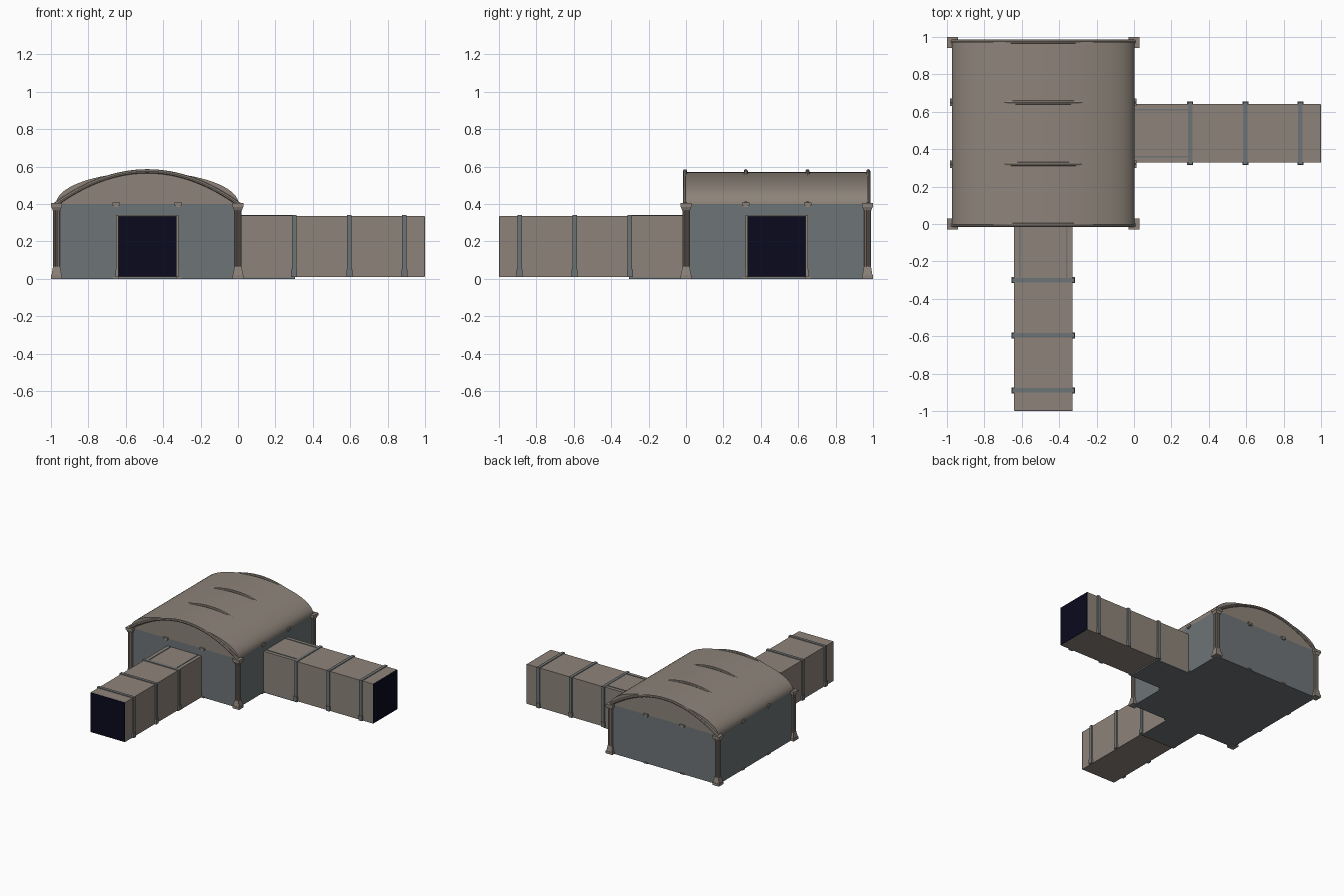
import bpy, bmesh, math
from mathutils import Matrix, Vector

if "Cube" in bpy.data.objects:
    bpy.data.objects.remove(bpy.data.objects["Cube"], do_unlink=True)


def material(name, rgb):
    m = bpy.data.materials.new(name)
    m.use_nodes = True
    m.diffuse_color = (*rgb, 1)
    m.node_tree.nodes["Principled BSDF"].inputs["Base Color"].default_value = (*rgb, 1)
    return m


BEIGE = material("warm grey stone", (0.27, 0.23, 0.195))
BLUE = material("blue grey metal", (0.155, 0.175, 0.185))
NAVY = material("dark navy", (0.003, 0.003, 0.013))

# Everything is laid out around the hall centre, then moved into place
CENTRE = Matrix.Translation((-0.485, 0.485, 0))
HALF = 0.488      # half width of the hall
WALL_H = 0.4
ARCH_H = 0.17


def finish(name, bm, mats, turn=0, smooth=False):
    bmesh.ops.recalc_face_normals(bm, faces=bm.faces)
    mesh = bpy.data.meshes.new(name)
    bm.to_mesh(mesh)
    bm.free()
    for m in mats:
        mesh.materials.append(m)
    ob = bpy.data.objects.new(name, mesh)
    bpy.context.collection.objects.link(ob)
    ob.matrix_world = CENTRE @ Matrix.Rotation(turn, 4, 'Z')
    if smooth:
        smooth_object(ob)
    return ob


def smooth_object(ob):
    bpy.ops.object.select_all(action='DESELECT')
    ob.select_set(True)
    bpy.context.view_layer.objects.active = ob
    bpy.ops.object.shade_smooth_by_angle(angle=math.radians(35))


def add_box(bm, x, y, z):
    """Box from three (low, high) ranges."""
    size = [b - a for a, b in (x, y, z)]
    mid = [(a + b) / 2 for a, b in (x, y, z)]
    m = Matrix.Translation(mid) @ Matrix.Diagonal((*size, 1))
    bmesh.ops.create_cube(bm, size=1, matrix=m)


def box(name, x, y, z, mat, turn=0):
    bm = bmesh.new()
    add_box(bm, x, y, z)
    return finish(name, bm, [mat], turn)


def add_frustum(bm, x, y, z0, z1, r0, r1, sides=4):
    """Upright tapered prism; four sides gives a square of half width r."""
    k = math.sqrt(2) if sides == 4 else 1
    m = Matrix.Translation((x, y, (z0 + z1) / 2)) @ Matrix.Rotation(math.pi / sides, 4, 'Z')
    bmesh.ops.create_cone(bm, cap_ends=True, segments=sides, radius1=r0 * k,
                          radius2=r1 * k, depth=z1 - z0, matrix=m)


# Hall walls and floor
box("hall_walls", (-HALF, HALF), (-HALF, HALF), (0, WALL_H), BLUE)

# Barrel roof with closed gables
bm = bmesh.new()
steps = 40
arc = [Vector((-HALF * math.cos(math.pi * i / steps), -HALF,
               WALL_H + ARCH_H * math.sin(math.pi * i / steps)))
       for i in range(steps + 1)]
gable = bm.faces.new([bm.verts.new(p) for p in arc])
ext = bmesh.ops.extrude_face_region(bm, geom=[gable], use_keep_orig=True)
bmesh.ops.translate(bm, vec=(0, 2 * HALF, 0),
                    verts=[v for v in ext["geom"] if isinstance(v, bmesh.types.BMVert)])
finish("barrel_roof", bm, [BEIGE], smooth=True)

# Shallow arched ribs, two on the gables and two breaking through the roof
for n, y in enumerate((-0.49, -0.165, 0.165, 0.49)):
    curve = bpy.data.curves.new("roof_rib", 'CURVE')
    curve.dimensions = '3D'
    curve.bevel_depth = 0.011
    curve.bevel_resolution = 2
    curve.use_fill_caps = True
    spline = curve.splines.new('POLY')
    spline.points.add(32)
    for i, p in enumerate(spline.points):
        t = i / 16 - 1
        p.co = (t * HALF, y, 0.4 + 0.175 * (1 - t * t), 1)
    curve.materials.append(BEIGE)
    rib = bpy.data.objects.new(f"roof_rib_{n + 1}", curve)
    bpy.context.collection.objects.link(rib)
    rib.matrix_world = CENTRE
    bpy.ops.object.select_all(action='DESELECT')
    rib.select_set(True)
    bpy.context.view_layer.objects.active = rib
    bpy.ops.object.convert(target='MESH')
    smooth_object(bpy.context.view_layer.objects.active)

# Corner columns: flared base, clustered shaft, stepped capital
for sx in (-1, 1):
    for sy in (-1, 1):
        bm = bmesh.new()
        x, y = sx * 0.485, sy * 0.485
        add_frustum(bm, x, y, 0, 0.02, 0.03, 0.03)
        add_frustum(bm, x, y, 0.02, 0.065, 0.027, 0.019)
        add_frustum(bm, x, y, 0.065, 0.365, 0.013, 0.013)
        for dx in (-0.011, 0.011):
            for dy in (-0.011, 0.011):
                add_frustum(bm, x + dx, y + dy, 0.06, 0.37, 0.009, 0.009, 8)
        add_frustum(bm, x, y, 0.365, 0.385, 0.02, 0.028)
        add_frustum(bm, x, y, 0.385, 0.405, 0.03, 0.03)
        side = ("left" if sx > 0 else "right") + ("_back" if sy > 0 else "_front")
        finish(f"column_{side}", bm, [BEIGE], smooth=True)

# Small brackets at the eaves and foot of every wall
for k in range(4):
    bm = bmesh.new()
    for x in (-0.165, 0.165):
        add_box(bm, (x - 0.02, x + 0.02), (-0.498, -0.48), (0.392, 0.408))
        add_box(bm, (x - 0.012, x + 0.012), (-0.496, -0.48), (0.383, 0.392))
        add_box(bm, (x - 0.018, x + 0.018), (-0.496, -0.48), (0, 0.01))
    finish(f"wall_brackets_{k + 1}", bm, [BEIGE], k * math.pi / 2)

# Two identical corridors, one leaving the front and one the left side
W = 0.156       # half width
TOP = 0.335
END = -1.485
for side, turn in (("front", 0), ("left", math.pi / 2)):
    box(f"{side}_corridor", (-W, W), (END + 0.004, -0.79), (0.01, TOP), BEIGE, turn)
    box(f"{side}_corridor_entry", (-W, W), (-0.79, -0.48), (0.008, TOP + 0.003), BEIGE, turn)
    box(f"{side}_entry_floor", (-W, W), (-0.79, -0.48), (0, 0.008), BLUE, turn)
    box(f"{side}_corridor_opening", (-W + 0.001, W - 0.001), (END, END + 0.005),
        (0.011, TOP - 0.001), NAVY, turn)

    # Thin rails along the top of the entry section
    bm = bmesh.new()
    for s in (-1, 1):
        x = s * 0.125
        add_box(bm, (x - 0.004, x + 0.004), (-0.78, -0.48), (TOP, TOP + 0.007))
    finish(f"{side}_entry_rails", bm, [BLUE], turn)

    # Rib frames: outward faces are metal, the edges are stone
    for n, y in enumerate((-0.785, -1.08, -1.375)):
        bm = bmesh.new()
        for s in (-1, 1):
            for depth, reach, z0, z1 in ((0.012, 0.01, 0.01, TOP),
                                         (0.016, 0.014, 0.01, 0.05)):
                xs = sorted((s * (W - 0.01), s * (W + reach)))
                add_box(bm, xs, (y - depth, y + depth), (z0, z1))
        add_box(bm, (-W - 0.01, W + 0.01), (y - 0.012, y + 0.012), (TOP - 0.01, TOP + 0.006))
        bmesh.ops.recalc_face_normals(bm, faces=bm.faces)
        for f in bm.faces:
            f.material_index = 0 if abs(f.normal.y) > 0.5 else 1
        finish(f"{side}_corridor_rib_{n + 1}", bm, [BEIGE, BLUE], turn)
